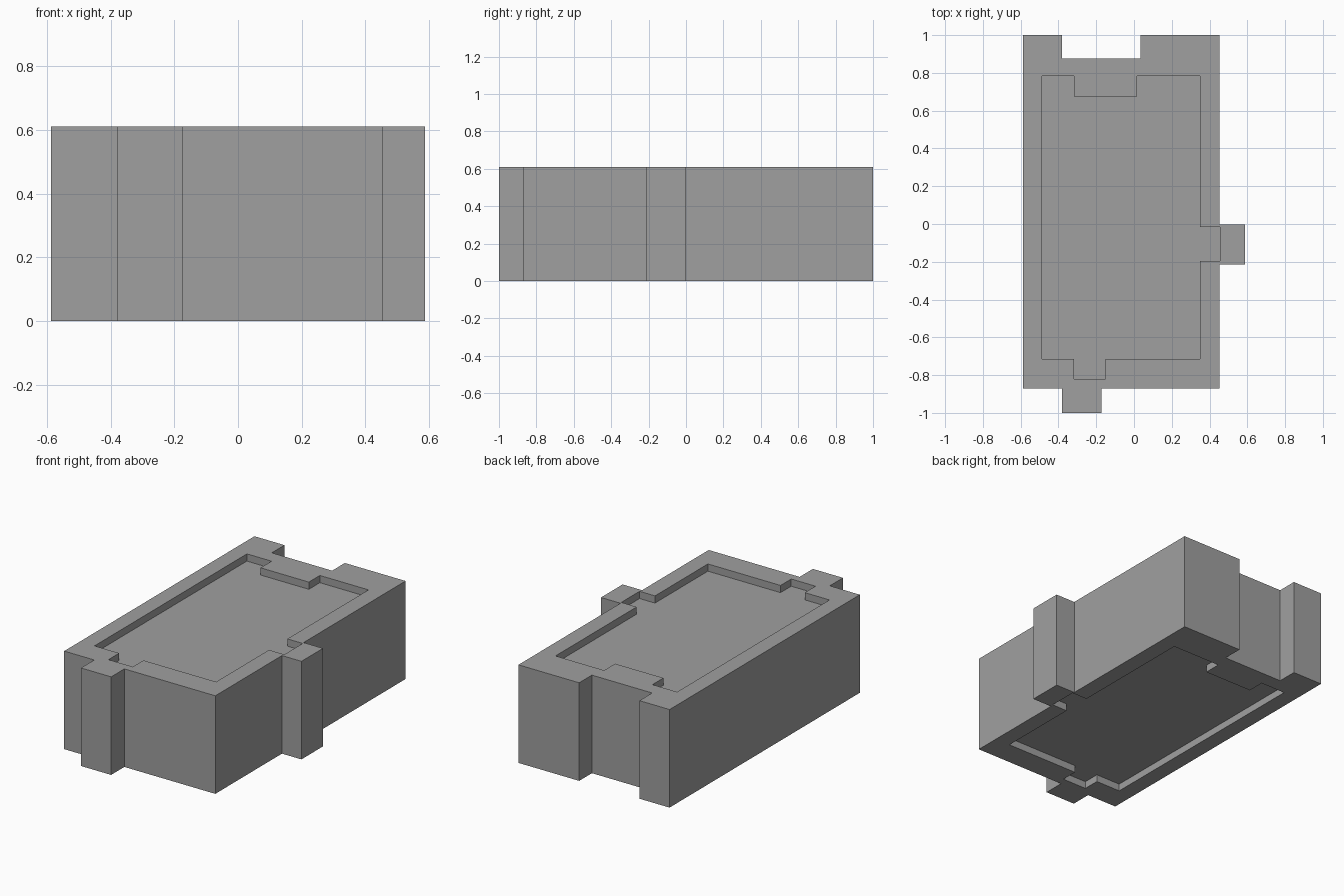
import bpy
import bmesh

HEIGHT = 0.61
RECESS = 0.045

if "Cube" in bpy.data.objects:
    bpy.data.objects.remove(bpy.data.objects["Cube"], do_unlink=True)

grey = bpy.data.materials.new("plain grey")
grey.use_nodes = True
colour = (0.35, 0.35, 0.35, 1)
grey.diffuse_color = colour
grey.node_tree.nodes["Principled BSDF"].inputs["Base Color"].default_value = colour


def outline(x0, x1, y0, y1, notch, side_tab, front_tab):
    """Rectangle with a back notch, a left side tab and a front tab.
    Each feature is (start, end, reach)."""
    n0, n1, ny = notch
    s0, s1, sx = side_tab
    f0, f1, fy = front_tab
    return [(x0, y0), (f0, y0), (f0, fy), (f1, fy), (f1, y0), (x1, y0),
            (x1, s0), (sx, s0), (sx, s1), (x1, s1), (x1, y1),
            (n1, y1), (n1, ny), (n0, ny), (n0, y1), (x0, y1)]


def prism(name, points, z0, z1):
    """Extrude a flat outline from z0 up to z1."""
    bm = bmesh.new()
    base = bm.faces.new([bm.verts.new((x, y, z0)) for x, y in points])
    top = bmesh.ops.extrude_face_region(bm, geom=[base], use_keep_orig=True)
    verts = [g for g in top["geom"] if isinstance(g, bmesh.types.BMVert)]
    bmesh.ops.translate(bm, verts=verts, vec=(0, 0, z1 - z0))
    bmesh.ops.recalc_face_normals(bm, faces=bm.faces)
    mesh = bpy.data.meshes.new(name)
    bm.to_mesh(mesh)
    bm.free()
    mesh.materials.append(grey)
    obj = bpy.data.objects.new(name, mesh)
    bpy.context.collection.objects.link(obj)
    return obj


# Interlocking block body
body = prism("block_body", outline(
    -0.587, 0.453, -0.87, 1.0,
    notch=(-0.38, 0.035, 0.875),
    side_tab=(-0.215, -0.003, 0.587),
    front_tab=(-0.38, -0.173, -1.0)), 0, HEIGHT)

# Shallow recess with the same shape in the top and the underside
recess = outline(
    -0.487, 0.35, -0.715, 0.783,
    notch=(-0.317, 0.015, 0.675),
    side_tab=(-0.195, -0.015, 0.456),
    front_tab=(-0.317, -0.15, -0.82))

for name, z0, z1 in (("top_cutter", HEIGHT - RECESS, HEIGHT + 0.1),
                     ("underside_cutter", -0.1, RECESS)):
    cutter = prism(name, recess, z0, z1)
    cutter.hide_render = True
    cut = body.modifiers.new(name, "BOOLEAN")
    cut.operation = "DIFFERENCE"
    cut.solver = "EXACT"
    cut.object = cutter
    bpy.context.view_layer.objects.active = body
    bpy.ops.object.modifier_apply(modifier=cut.name)
    bpy.data.objects.remove(cutter, do_unlink=True)
